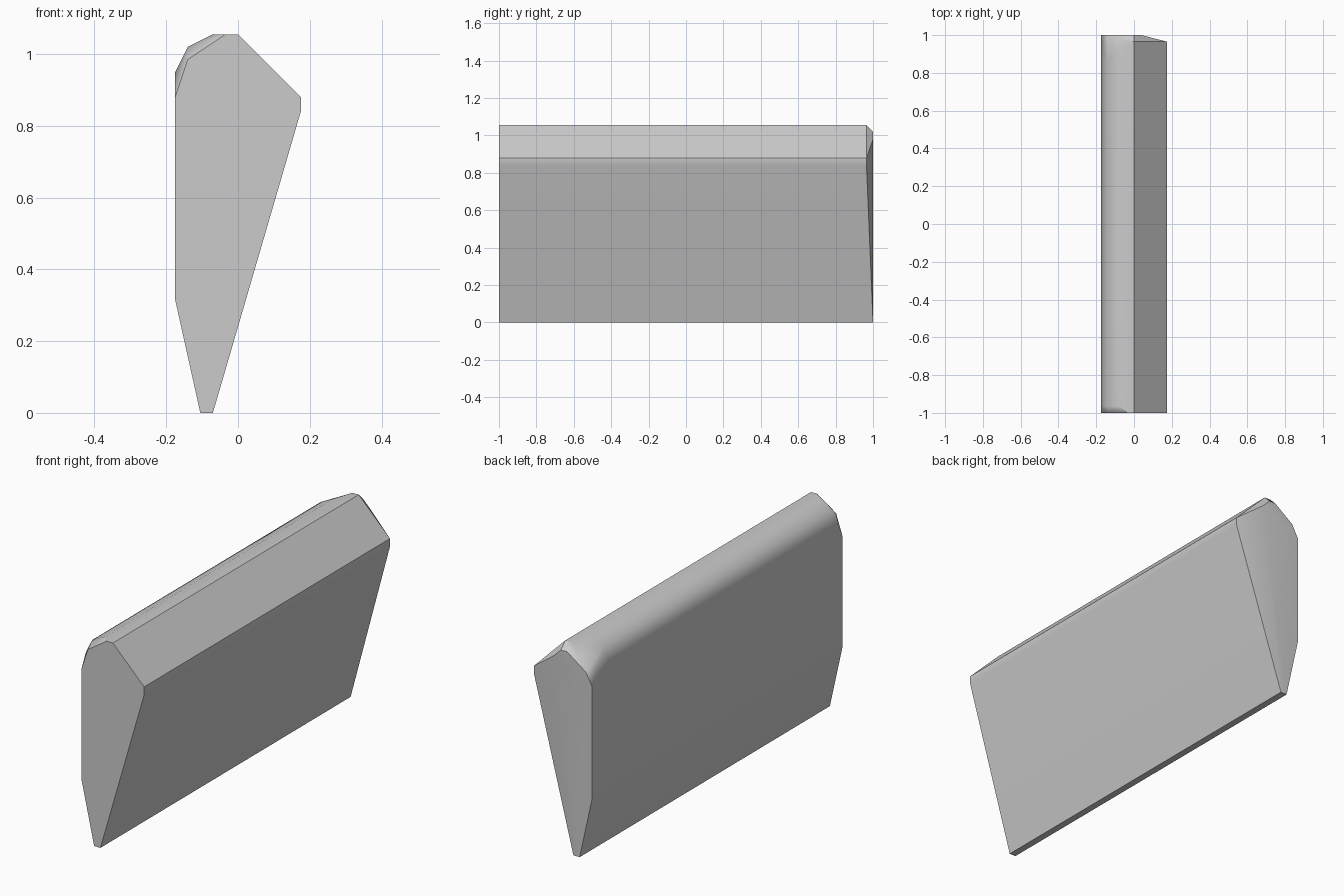
import bpy, bmesh, math

# Remove the default cube only
cube = bpy.data.objects.get("Cube")
if cube:
    bpy.data.objects.remove(cube, do_unlink=True)

# Single stone-grey material
GREY = (0.6, 0.6, 0.6, 1)
stone = bpy.data.materials.new("stone_grey")
stone.use_nodes = True
stone.diffuse_color = GREY
stone.node_tree.nodes["Principled BSDF"].inputs["Base Color"].default_value = GREY


def section(y, profile):
    """Place an (x, z) profile at depth y."""
    return [(x, y, z) for x, z in profile]


# Tapered foot, shared by both ends
foot = [(-0.105, 0), (-0.07, 0), (-0.175, 0.315), (-0.175, 0.88)]
# Bevelled crown that runs along the left-hand edge of the body
crown = [(-0.07, 1.055), (-0.14, 1.02), (-0.175, 0.95)]
# Wide slanted side
flank = [(0.175, 0.84), (0.175, 0.88), (0, 1.055)]

points = section(-1, foot + flank + [(-0.035, 1.055), (-0.14, 0.985)])   # front end
points += section(-0.965, crown)                                         # front corner bevel
points += section(0.86, crown)                                           # back corner bevel
points += section(0.965, flank + [(-0.035, 1.055)])                      # back rim
points += section(1, foot + [(0, 1.02), (-0.035, 1.02), (-0.14, 0.945), (0.04, 0.98)])  # back end

# Skin the sections into one faceted convex block
bm = bmesh.new()
for p in points:
    bm.verts.new(p)
hull = bmesh.ops.convex_hull(bm, input=bm.verts[:])
loose = [v for v in bm.verts if not v.link_faces]
bmesh.ops.delete(bm, geom=loose, context='VERTS')
bmesh.ops.dissolve_limit(bm, angle_limit=math.radians(1), verts=bm.verts[:], edges=bm.edges[:])
bmesh.ops.recalc_face_normals(bm, faces=bm.faces[:])

mesh = bpy.data.meshes.new("wedge_block")
bm.to_mesh(mesh)
bm.free()
mesh.materials.append(stone)
block = bpy.data.objects.new("wedge_block", mesh)
bpy.context.collection.objects.link(block)

# Soft bevels with flat main faces and crisp corners
bpy.ops.object.select_all(action='DESELECT')
block.select_set(True)
bpy.context.view_layer.objects.active = block
bpy.ops.object.shade_smooth_by_angle(angle=math.radians(30))
weighted = block.modifiers.new("flat_faces", 'WEIGHTED_NORMAL')
weighted.keep_sharp = True
